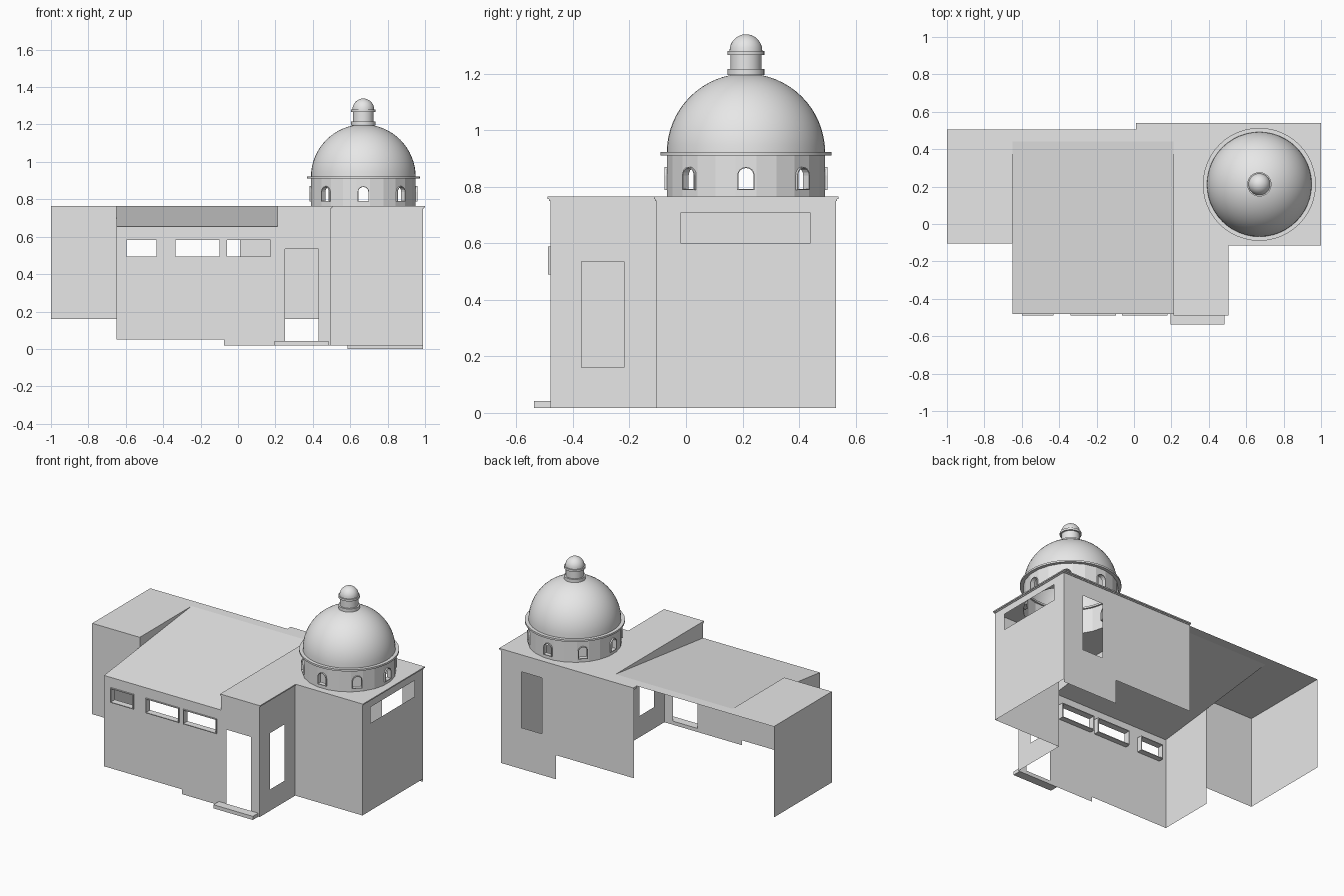
import bpy, bmesh
from math import pi, sin, cos
from mathutils import Vector

cube = bpy.data.objects.get("Cube")
if cube:
    bpy.data.objects.remove(cube)

# One plain plaster colour
plaster = bpy.data.materials.new("plaster_grey")
plaster.use_nodes = True
GREY = (0.8, 0.8, 0.8, 1)
plaster.diffuse_color = GREY
plaster.node_tree.nodes["Principled BSDF"].inputs["Base Color"].default_value = GREY


def finish(name, bm, smooth=False):
    mesh = bpy.data.meshes.new(name)
    bm.to_mesh(mesh)
    bm.free()
    mesh.materials.append(plaster)
    ob = bpy.data.objects.new(name, mesh)
    bpy.context.scene.collection.objects.link(ob)
    if smooth:
        bpy.ops.object.select_all(action='DESELECT')
        ob.select_set(True)
        bpy.context.view_layer.objects.active = ob
        bpy.ops.object.shade_smooth_by_angle(angle=0.6)
    return ob


def plane(origin, u, v):
    """Maps flat coordinates (and a depth along the normal) into space."""
    o, u, v = Vector(origin), Vector(u), Vector(v)
    n = u.cross(v)
    return lambda a, b, d=0: o + u * a + v * b + n * d


def facing_front(y):
    return plane((0, y, 0), (1, 0, 0), (0, 0, 1))


def facing_side(x):
    return plane((x, 0, 0), (0, 1, 0), (0, 0, 1))


def level(z):
    return plane((0, 0, z), (1, 0, 0), (0, 1, 0))


def rect(a0, a1, b0, b1):
    return [(a0, b0), (a1, b0), (a1, b1), (a0, b1)]


def fill(bm, loops, place):
    """Flat sheet: the first loop is the outline, the others are openings."""
    edges = []
    for loop in loops:
        vs = [bm.verts.new(place(*p)) for p in loop]
        edges += [bm.edges.new((vs[i - 1], vs[i])) for i in range(len(vs))]
    normal = place(0, 0, 1) - place(0, 0, 0)
    res = bmesh.ops.triangle_fill(bm, use_beauty=True, edges=edges, normal=normal)
    faces = [f for f in res["geom"] if isinstance(f, bmesh.types.BMFace)]
    for f in faces:
        f.normal_update()
        if f.normal.dot(normal) < 0:
            f.normal_flip()
    return faces


def sheet(name, loops, place, thick=0):
    bm = bmesh.new()
    faces = fill(bm, loops, place)
    if thick:
        ext = bmesh.ops.extrude_face_region(bm, geom=faces, use_keep_orig=True)
        shift = place(0, 0, thick) - place(0, 0, 0)
        moved = [v for v in ext["geom"] if isinstance(v, bmesh.types.BMVert)]
        bmesh.ops.translate(bm, vec=shift, verts=moved)
        bmesh.ops.recalc_face_normals(bm, faces=bm.faces)
    return finish(name, bm)


def surround(bm, inner, outer, place, back, front):
    """Window frame running from depth back to depth front."""
    rings = [[bm.verts.new(place(a, b, d)) for a, b in loop]
             for loop, d in ((inner, back), (inner, front), (outer, front), (outer, back))]
    n = len(inner)
    for k in range(4):
        r, s = rings[k], rings[(k + 1) % 4]
        for i in range(n):
            bm.faces.new((r[i - 1], r[i], s[i], s[i - 1]))
    bmesh.ops.recalc_face_normals(bm, faces=bm.faces)


CX, CY, TOP = 0.67, 0.212, 0.765


def lathe(name, profile, steps=48):
    bm = bmesh.new()
    vs = [bm.verts.new((CX + r, CY, z)) for r, z in profile]
    es = [bm.edges.new(p) for p in zip(vs, vs[1:])]
    bmesh.ops.spin(bm, geom=vs + es, cent=(CX, CY, 0), axis=(0, 0, 1), angle=2 * pi, steps=steps)
    bmesh.ops.remove_doubles(bm, verts=bm.verts, dist=0.0005)
    bmesh.ops.recalc_face_normals(bm, faces=bm.faces)
    return finish(name, bm, True)


# Front wall with a door and three high windows
EAVE, FRONT, RIDGE_Y = 0.655, -0.48, 0.44
spans = [(-0.595, -0.435), (-0.335, -0.10), (-0.06, 0.175)]
windows = [rect(a, b, 0.495, 0.583) for a, b in spans]
front_outline = [(-0.65, 0.05), (-0.075, 0.05), (-0.075, 0.018), (0.495, 0.018),
                 (0.495, 0.755), (0.21, 0.755), (0.21, EAVE), (-0.65, EAVE)]
sheet("front_wall", [front_outline, rect(0.25, 0.43, 0.042, 0.535)] + windows, facing_front(FRONT))
bm = bmesh.new()
for a, b in spans:
    surround(bm, rect(a, b, 0.495, 0.583), rect(a - 0.005, b + 0.005, 0.49, 0.588),
             facing_front(FRONT), -0.035, 0.008)
finish("front_window_frames", bm)
sheet("door_step", [rect(0.195, 0.485, -0.537, FRONT)], level(0.018), 0.024)

# Domed block walls
sheet("entrance_side_wall", [rect(FRONT, -0.105, 0.018, 0.755), rect(-0.37, -0.22, 0.16, 0.535)],
      facing_side(0.495))
sheet("chapel_front_wall", [rect(0.495, 0.99, 0.018, 0.755)], facing_front(-0.105))
sheet("chapel_side_wall", [rect(-0.105, 0.53, 0.018, 0.755), rect(-0.02, 0.44, 0.60, 0.707)],
      facing_side(0.99))
back_outline = [(0.01, 0.16), (0.585, 0.16), (0.585, 0), (0.99, 0), (0.99, 0.755), (0.01, 0.755)]
sheet("back_wall", [back_outline, rect(0.69, 0.84, 0.275, 0.647)], facing_front(0.53))


# Flat roof with a two step cornice, open under the drum
def roof_outline(o):
    return [(0.21, FRONT - o), (0.495 + o, FRONT - o), (0.495 + o, -0.105 - o), (0.99 + o, -0.105 - o),
            (0.99 + o, 0.53 + o), (0.01, 0.53 + o), (0.01, 0.505), (0.21, 0.505)]


SIDES, DRUM_R = 24, 0.282
corner = [pi / SIDES * (2 * i + 1) for i in range(SIDES)]
opening = [(CX + DRUM_R * cos(t), CY + DRUM_R * sin(t)) for t in corner]
sheet("cornice_lower", [roof_outline(0.004), opening], level(0.75), 0.007)
sheet("chapel_roof", [roof_outline(0.009), opening], level(0.757), TOP - 0.757)

# Sloping hall roof, its flat back strip and end walls
slope = plane((0, FRONT, EAVE), (1, 0, 0), (0, RIDGE_Y - FRONT, TOP - EAVE))
sheet("hall_sloped_roof", [rect(-0.65, 0.21, 0, 1)], slope)
sheet("hall_flat_roof", [rect(-0.65, 0.21, RIDGE_Y, 0.505)], level(TOP))
sheet("chapel_gable", [[(FRONT, EAVE), (RIDGE_Y, TOP), (FRONT, TOP)]], facing_side(0.21))
meet = EAVE + (TOP - EAVE) * (-0.105 - FRONT) / (RIDGE_Y - FRONT)
sheet("hall_end_wall", [[(FRONT, 0.05), (-0.105, 0.05), (-0.105, meet), (FRONT, EAVE)]], facing_side(-0.65))
sheet("wing_gable", [[(-0.105, meet), (RIDGE_Y, TOP), (-0.105, TOP)]], facing_side(-0.65))

# Side wing
sheet("wing_front_wall", [rect(-1, -0.65, 0.16, TOP)], facing_front(-0.105))
sheet("wing_end_wall", [rect(-0.105, 0.505, 0.16, TOP)], facing_side(-1))
sheet("wing_roof", [rect(-1, -0.65, -0.105, 0.505)], level(TOP))


# Faceted drum with eight arched windows
def arch(w, low, spring):
    curve = [(w * cos(pi * k / 8), spring + w * sin(pi * k / 8)) for k in range(9)]
    return [(-w, low), (w, low)] + curve


half = DRUM_R * sin(pi / SIDES)
drum, frames = bmesh.new(), bmesh.new()
for i in range(SIDES):
    t = 2 * pi * i / SIDES
    d = DRUM_R * cos(pi / SIDES)
    place = plane((CX + d * cos(t), CY + d * sin(t), 0), (-sin(t), cos(t), 0), (0, 0, 1))
    loops = [rect(-half, half, TOP - 0.015, 0.915)]
    if i % 3 == 0:
        loops.append(arch(0.027, 0.792, 0.839))
        surround(frames, arch(0.027, 0.792, 0.839), arch(0.031, 0.788, 0.839), place, -0.02, 0.009)
    fill(drum, loops, place)
finish("drum", drum)
finish("drum_window_frames", frames)

# Dome, rim and lantern
lathe("dome_rim", [(0.27, 0.91), (0.302, 0.91), (0.302, 0.922), (0.27, 0.922), (0.27, 0.91)])
lathe("dome", [(0.28 * cos(a), 0.92 + 0.28 * sin(a)) for a in [pi / 2 * k / 16 for k in range(17)]])
lathe("lantern_body", [(0, 1.195), (0.065, 1.195), (0.065, 1.216), (0.055, 1.216), (0.055, 1.266),
                       (0.065, 1.266), (0.065, 1.28), (0, 1.28)], 32)
lathe("lantern_cap", [(0.058 * cos(a), 1.28 + 0.059 * sin(a)) for a in [pi / 2 * k / 8 for k in range(9)]], 32)
